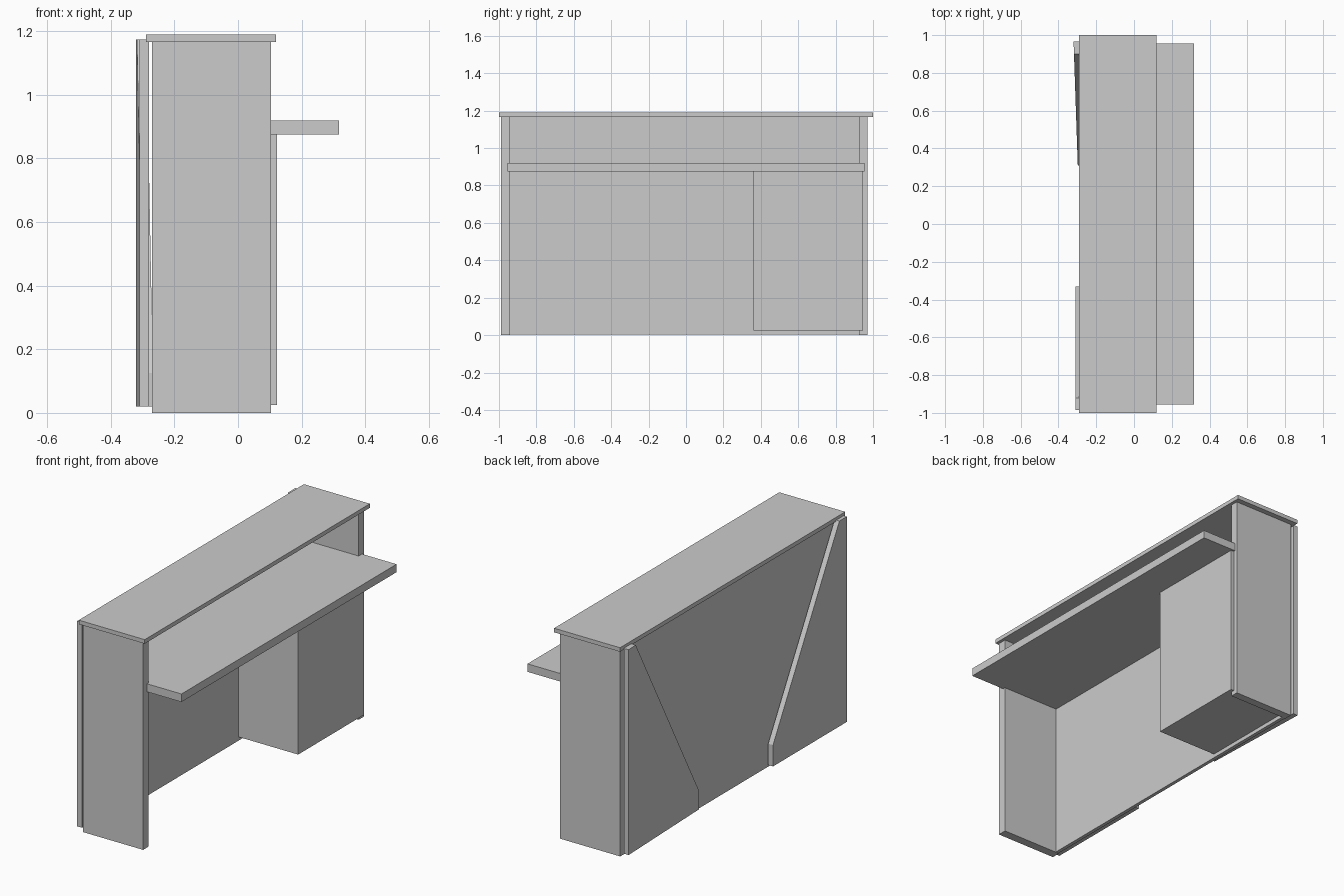
import bpy, bmesh
from mathutils import Vector

cube = bpy.data.objects.get("Cube")
if cube:
    bpy.data.objects.remove(cube, do_unlink=True)

grey = bpy.data.materials.new("light_grey")
grey.use_nodes = True
COLOUR = (0.6, 0.6, 0.6, 1)
grey.diffuse_color = COLOUR
grey.node_tree.nodes["Principled BSDF"].inputs["Base Color"].default_value = COLOUR


def finish(name, bm):
    bmesh.ops.recalc_face_normals(bm, faces=bm.faces)
    mesh = bpy.data.meshes.new(name)
    bm.to_mesh(mesh)
    bm.free()
    mesh.materials.append(grey)
    obj = bpy.data.objects.new(name, mesh)
    bpy.context.collection.objects.link(obj)
    return obj


def box(name, x, y, z):
    """Box from its (min, max) range on each axis."""
    bm = bmesh.new()
    bmesh.ops.create_cube(bm, size=1)
    for v in bm.verts:
        v.co = Vector([(r[0] + r[1]) / 2 + c * (r[1] - r[0])
                       for c, r in zip(v.co, (x, y, z))])
    return finish(name, bm)


def slanted_panel(name, profile, thickness, outer_x):
    """Extrude a (y, z) profile along x; outer_x gives the face's x at each y."""
    bm = bmesh.new()
    face = bm.faces.new([bm.verts.new((outer_x(y), y, z)) for y, z in profile])
    extruded = bmesh.ops.extrude_face_region(bm, geom=[face], use_keep_orig=True)
    moved = [g for g in extruded["geom"] if isinstance(g, bmesh.types.BMVert)]
    bmesh.ops.translate(bm, verts=moved, vec=(thickness, 0, 0))
    return finish(name, bm)


# Carcass
box("counter_top", (-0.29, 0.12), (-1, 1), (1.167, 1.19))
box("right_end_panel", (-0.27, 0.103), (-0.99, -0.94), (0, 1.167))
box("left_end_panel", (-0.27, 0.103), (0.925, 0.97), (0, 1.167))
box("customer_side_panel", (-0.27, -0.25), (-0.94, 0.925), (0.003, 1.167))

# Work surface and storage
box("work_surface", (-0.25, 0.317), (-0.955, 0.955), (0.875, 0.92))
box("storage_cabinet", (-0.25, 0.122), (0.36, 0.945), (0.025, 0.875))

# Decorative cladding: one flat panel, one slightly angled
slanted_panel("flat_cladding",
              [(-0.985, 0.02), (-0.33, 0.02), (-0.33, 0.14),
               (-0.92, 1.174), (-0.985, 1.174)],
              0.03, lambda y: -0.31)
slanted_panel("angled_cladding",
              [(0.967, 0.02), (0.31, 0.02), (0.31, 0.125),
               (0.9, 1.174), (0.967, 1.174)],
              0.03, lambda y: -0.32 + 0.034 * (0.967 - y))
